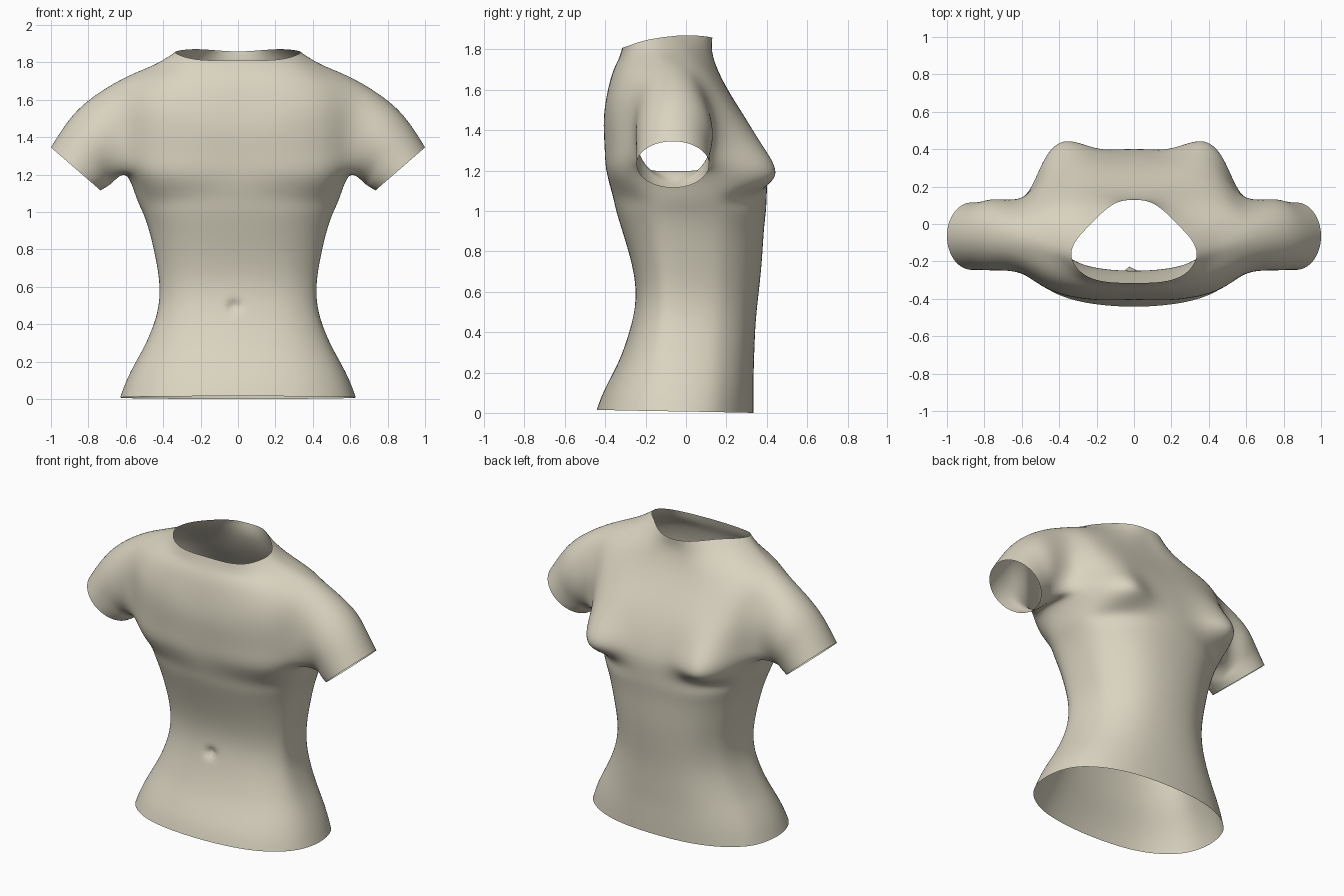
import bpy, bmesh, math
from mathutils import Vector

if "Cube" in bpy.data.objects:
    bpy.data.objects.remove(bpy.data.objects["Cube"])

cloth = bpy.data.materials.new("beige_cloth")
cloth.diffuse_color = (0.70, 0.66, 0.53, 1)
cloth.use_nodes = True
cloth.node_tree.nodes["Principled BSDF"].inputs["Base Color"].default_value = cloth.diffuse_color

ANGLES = [0, 18, 37, 54, 70, 90, 112, 135, 157, 180]   # +y centre -> side -> -y centre
N_COL = len(ANGLES)


def spow(v, p):
    return math.copysign(abs(v) ** p, v)


def oval_row(z, w, front, back, yc=-0.05, n=2.35):
    """Half of a rounded torso section."""
    pts = []
    for a in ANGLES:
        c, s = math.cos(math.radians(a)), math.sin(math.radians(a))
        depth = (front - yc) if c > 0 else (yc - back)
        lift = 0.0075 * (1 - c) if z == 0 else 0
        x = 0 if a in (0, 180) else w * spow(s, 2 / n)
        pts.append((x, yc + depth * spow(c, 2 / n), z + lift))
    return pts


def flat_row(z, xy):
    return [None if p is None else (p[0], p[1], z) for p in xy]


# Hem, hips, waist and ribs
rows = [oval_row(*r) for r in (
    (0.00, 0.63, 0.335, -0.442), (0.10, 0.595, 0.335, -0.41), (0.20, 0.545, 0.335, -0.36),
    (0.30, 0.492, 0.338, -0.315), (0.45, 0.435, 0.345, -0.268), (0.60, 0.42, 0.36, -0.25),
    (0.75, 0.44, 0.375, -0.272), (0.90, 0.475, 0.385, -0.315), (1.00, 0.51, 0.395, -0.345),
    (1.08, 0.545, 0.40, -0.365))]
# Bust and armpit
A = len(rows)
rows.append([(0, .398, 1.18), (.19, .40, 1.18), (.36, .447, 1.17), (.475, .35, 1.18), (.565, .14, 1.205),
             (.60, -.06, 1.20), (.56, -.24, 1.205), (.43, -.345, 1.19), (.22, -.39, 1.19), (0, -.39, 1.19)])
# Chest rows, open at the armhole
rows.append(flat_row(1.31, [(0, .36), (.19, .365), (.36, .385), (.48, .30), (.58, .15), None,
                            (.58, -.27), (.44, -.355), (.22, -.40), (0, -.40)]))
rows.append(flat_row(1.44, [(0, .30), (.19, .305), (.35, .30), (.48, .24), (.595, .14), None,
                            (.595, -.265), (.45, -.355), (.22, -.405), (0, -.405)]))
rows.append(flat_row(1.57, [(0, .225), (.18, .225), (.34, .215), (.48, .175), (.605, .10), None,
                            (.605, -.245), (.44, -.345), (.22, -.39), (0, -.39)]))
# Shoulder
B = len(rows)
rows.append([(0, .165, 1.68), (.16, .165, 1.68), (.32, .14, 1.69), (.47, .09, 1.70), (.60, .02, 1.69),
             (.61, -.08, 1.715), (.60, -.18, 1.68), (.42, -.30, 1.69), (.22, -.355, 1.69), (0, -.365, 1.68)])
rows.append([(0, .13, 1.78), (.12, .125, 1.785), (.24, .08, 1.795), (.35, .02, 1.795), (.42, -.04, 1.79),
             (.45, -.12, 1.785), (.42, -.19, 1.775), (.33, -.275, 1.765), (.18, -.325, 1.75), (0, -.335, 1.75)])
# Neckline
rows.append([(0, .13, 1.858), (.09, .115, 1.862), (.17, .06, 1.868), (.24, -.01, 1.87), (.30, -.075, 1.865),
             (.335, -.15, 1.855), (.315, -.22, 1.84), (.25, -.28, 1.82), (.14, -.31, 1.81), (0, -.315, 1.81)])

quads = []
for low, up in zip(rows, rows[1:]):
    for i in range(N_COL - 1):
        q = [low[i], low[i + 1], up[i + 1], up[i]]
        if None not in q:
            quads.append(q)

# Sleeve: armhole loop followed by rings down to the cuff
loop = [rows[A][5]] + [rows[r][6] for r in range(A, B + 1)] + [rows[B][5]] \
    + [rows[r][4] for r in range(B, A - 1, -1)]
rings = [loop]
for (bx, bz), (tx, tz), yc, ry in (((.665, 1.16), (.80, 1.595), -.058, .192),
                                   ((.70, 1.137), (.915, 1.475), -.063, .182),
                                   ((.735, 1.115), (1.0, 1.345), -.065, .18)):
    ring = []
    for k in range(12):
        a = math.radians(30 * k)
        f = (1 - math.cos(a)) / 2
        ring.append((bx + (tx - bx) * f, yc - ry * math.sin(a), bz + (tz - bz) * f))
    rings.append(ring)
for r0, r1 in zip(rings, rings[1:]):
    for k in range(12):
        j = (k + 1) % 12
        quads.append([r0[k], r0[j], r1[j], r1[k]])

# Mirrored cage with shared vertices
bm = bmesh.new()
shared = {}


def vert(p, s):
    key = (round(p[0] * s, 5) + 0.0, round(p[1], 5), round(p[2], 5))
    if key not in shared:
        shared[key] = bm.verts.new(key)
    return shared[key]


for s in (1, -1):
    for q in quads:
        vs = [vert(p, s) for p in q]
        bm.faces.new(vs if s < 0 else vs[::-1])
bmesh.ops.recalc_face_normals(bm, faces=bm.faces[:])
mesh = bpy.data.meshes.new("shirt")
bm.to_mesh(mesh)
bm.free()
shirt = bpy.data.objects.new("shirt", mesh)
bpy.context.collection.objects.link(shirt)
sub = shirt.modifiers.new("smooth", 'SUBSURF')
sub.levels = sub.render_levels = 3

# Push the cage so the smoothed cloth passes through the given points
targets = [v.co.copy() for v in mesh.vertices]
for _ in range(3):
    bpy.context.view_layer.update()
    done = shirt.evaluated_get(bpy.context.evaluated_depsgraph_get()).data
    moves = [t - done.vertices[i].co for i, t in enumerate(targets)]
    for v, m in zip(mesh.vertices, moves):
        if m.length < 0.12:
            v.co += m
    mesh.update()
bpy.context.view_layer.update()
final = bpy.data.meshes.new_from_object(shirt.evaluated_get(bpy.context.evaluated_depsgraph_get()))
shirt.modifiers.clear()
shirt.data = final

# Small navel dent
for v in final.vertices:
    if v.co.y < -0.15:
        d = math.hypot((v.co.x + 0.02) / 0.026, (v.co.z - 0.495) / 0.028)
        if d < 2.5:
            v.co.y += 0.035 * math.exp(-d * d)

final.materials.clear()
final.materials.append(cloth)
for p in final.polygons:
    p.use_smooth = True
    p.material_index = 0
final.update()
